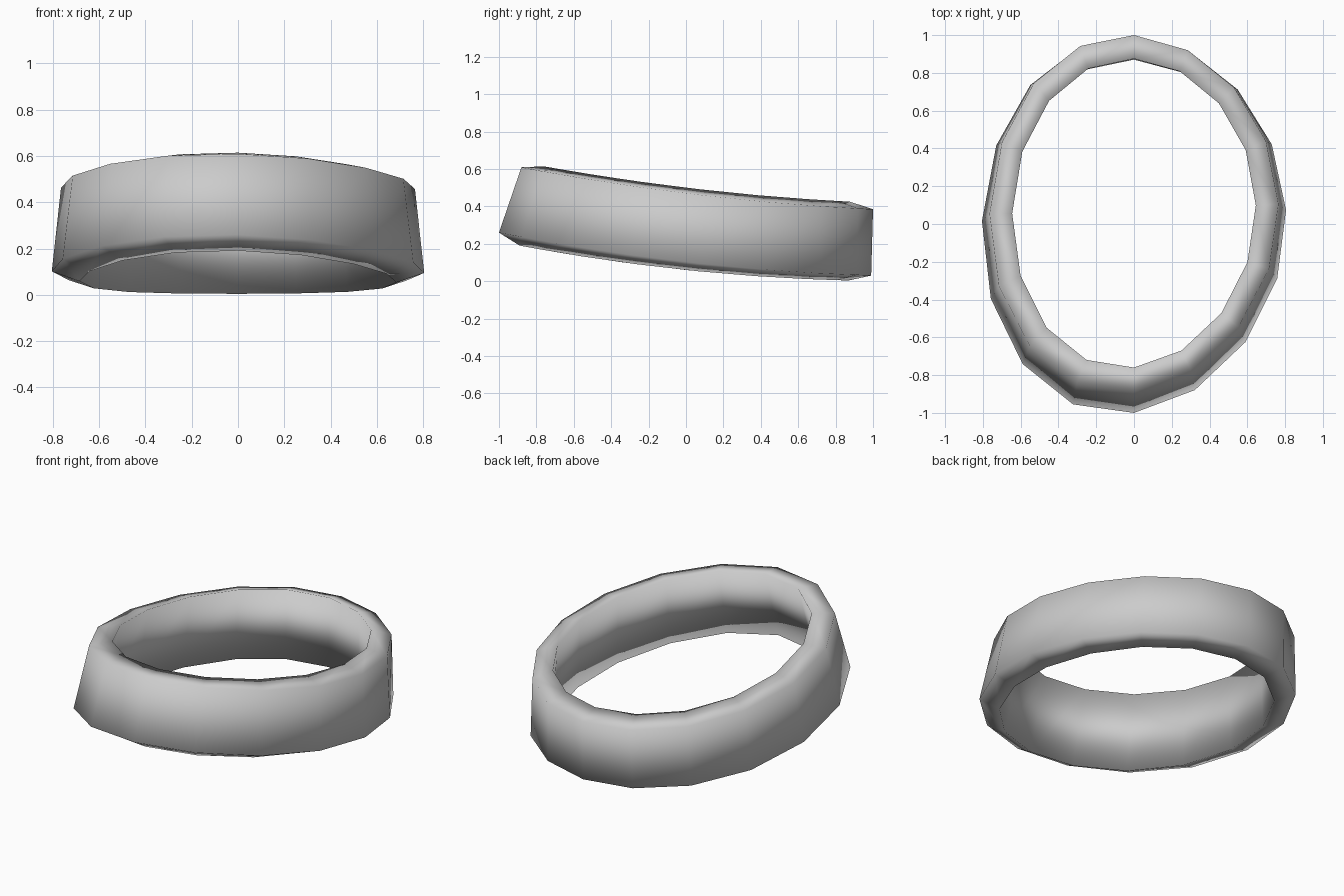
import bpy, bmesh, math

if "Cube" in bpy.data.objects:
    bpy.data.objects.remove(bpy.data.objects["Cube"])

SEGMENTS = 16

# Four edge loops of the band:
# half width, front y, back y, mid shift, egg factor, height coefficients in y
LOOPS = [
    (0.765, -0.88, 1.00, 0.02, 0.03, (0.470, -0.124, 0.039)),   # outer top
    (0.805, -1.00, 0.99, 0.05, 0.05, (0.103, -0.115, 0.042)),   # outer bottom
    (0.685, -0.89, 0.87, 0.05, 0.04, (0.060, -0.105, 0.047)),   # inner bottom
    (0.645, -0.76, 0.875, 0.02, 0.02, (0.500, -0.120, 0.040)),  # inner top
]


def loop_point(loop, angle):
    """Point on a slightly egg-shaped, skewed oval that rises to the front."""
    width, front, back, shift, egg, (c0, c1, c2) = loop
    s, c = math.sin(angle), math.cos(angle)
    x = width * s * (1 - egg * c)
    y = (front + back) / 2 + (back - front) / 2 * c + shift * s * s
    y += x * (0.04 - 0.085 * y)
    return x, y, c0 + c1 * y + c2 * y * y


grey = bpy.data.materials.new("light grey")
grey.diffuse_color = (0.6, 0.6, 0.6, 1)
grey.use_nodes = True
grey.node_tree.nodes["Principled BSDF"].inputs["Base Color"].default_value = grey.diffuse_color

# Oval band: four-cornered section swept around the loops
bm = bmesh.new()
rings = [[bm.verts.new(loop_point(loop, math.tau * i / SEGMENTS)) for loop in LOOPS]
         for i in range(SEGMENTS)]
for i in range(SEGMENTS):
    a, b = rings[i], rings[(i + 1) % SEGMENTS]
    for j in range(4):
        k = (j + 1) % 4
        bm.faces.new((a[j], b[j], b[k], a[k])).smooth = True
bmesh.ops.recalc_face_normals(bm, faces=bm.faces)

mesh = bpy.data.meshes.new("oval_band")
bm.to_mesh(mesh)
bm.free()
mesh.materials.append(grey)
band = bpy.data.objects.new("oval_band", mesh)
bpy.context.collection.objects.link(band)
